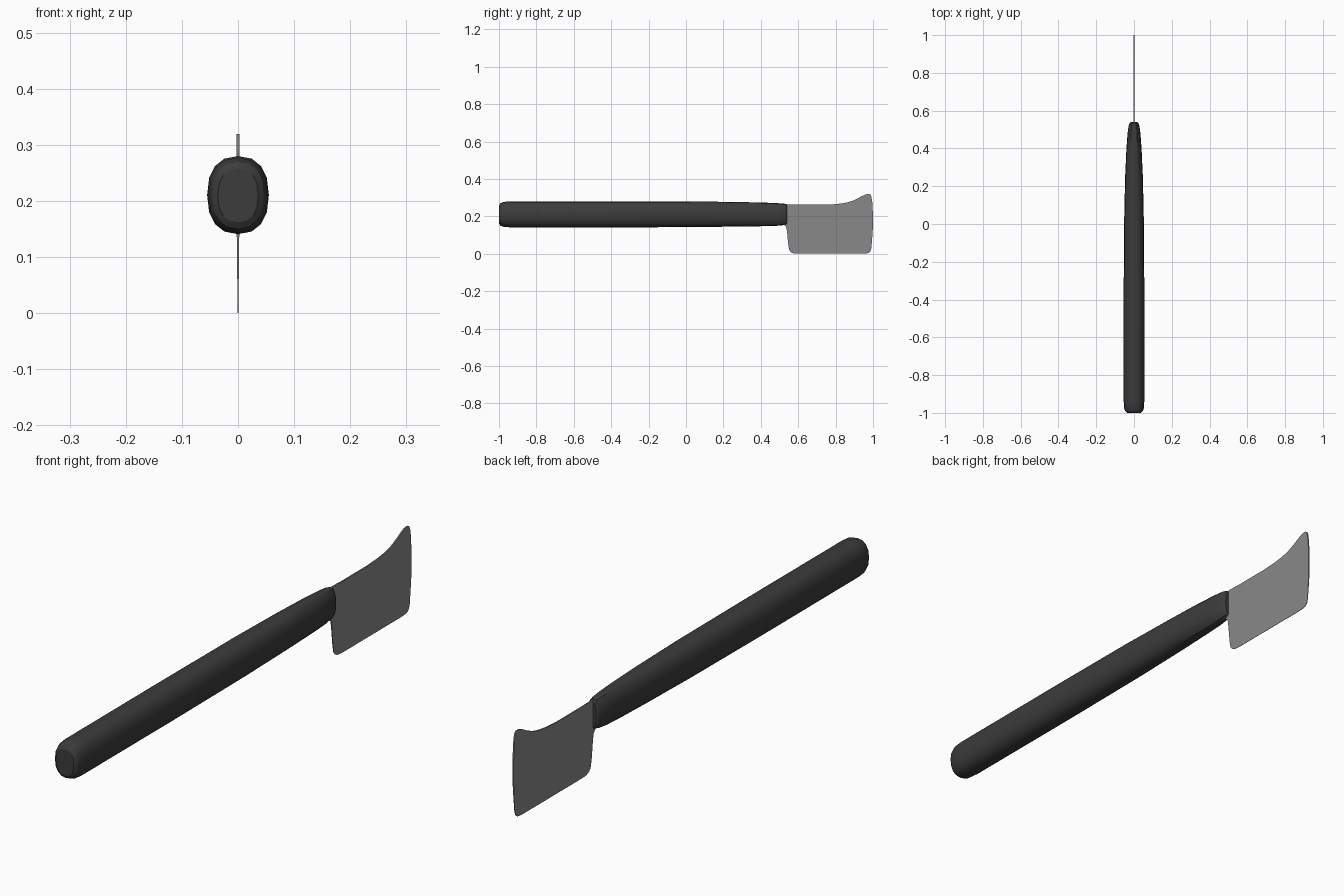
import bpy, bmesh, math

if "Cube" in bpy.data.objects:
    bpy.data.objects.remove(bpy.data.objects["Cube"])

def finish(name, bm, colour, angle):
    bmesh.ops.recalc_face_normals(bm, faces=bm.faces)
    me = bpy.data.meshes.new(name)
    bm.to_mesh(me)
    bm.free()
    ob = bpy.data.objects.new(name, me)
    bpy.context.collection.objects.link(ob)
    mat = bpy.data.materials.new(name + "_material")
    mat.diffuse_color = colour
    mat.use_nodes = True
    mat.node_tree.nodes["Principled BSDF"].inputs["Base Color"].default_value = mat.diffuse_color
    me.materials.append(mat)
    bpy.ops.object.select_all(action='DESELECT')
    ob.select_set(True)
    bpy.context.view_layer.objects.active = ob
    bpy.ops.object.shade_smooth_by_angle(angle=math.radians(angle))
    return ob

# Handle: rounded-oval rings lofted along y (y, half width, bottom z, top z)
SIDES = 16
rings = [(-1.0, .036, .162, .258), (-.992, .046, .15, .27), (-.975, .052, .144, .277),
         (-.94, .0545, .141, .28), (-.4, .055, .141, .28), (0, .0525, .142, .28),
         (.25, .047, .145, .277), (.4, .040, .147, .274), (.48, .034, .149, .271),
         (.522, .028, .153, .268), (.536, .022, .157, .265), (.541, .015, .163, .258)]

def rounded(c, power=0.85):
    return math.copysign(abs(c) ** power, c)

bm = bmesh.new()
loops = []
for y, w, lo, hi in rings:
    mid, h = (lo + hi) / 2, (hi - lo) / 2
    loops.append([bm.verts.new((w * rounded(math.cos(a)), y, mid + h * rounded(math.sin(a))))
                  for a in (2 * math.pi * i / SIDES for i in range(SIDES))])
for a, b in zip(loops, loops[1:]):
    for i in range(SIDES):
        j = (i + 1) % SIDES
        bm.faces.new((a[i], a[j], b[j], b[i]))
bm.faces.new(loops[0])
bm.faces.new(loops[-1])
finish("handle", bm, (.045, .045, .045, 1), 30)

# Blade: matching top and bottom edges (y, bottom z, top z), thinner at the cutting edge
columns = [(.52, .16, .262), (.537, .14, .263), (.541, .11, .263), (.547, .045, .263),
           (.552, .02, .263), (.56, .009, .263), (.575, .002, .263), (.6, 0, .262),
           (.74, 0, .262), (.8, 0, .265), (.84, 0, .27), (.87, 0, .276), (.895, 0, .285),
           (.92, 0, .297), (.94, 0, .308), (.96, .001, .317), (.973, .003, .3195),
           (.981, .007, .319), (.987, .015, .315), (.991, .03, .306),
           (.996, .09, .276), (1.0, .15, .20)]

def half_thickness(z):
    return .0006 + .0018 * min(1, z / .15)

bm = bmesh.new()
sections = []
for y, lo, hi in columns:
    zs = [lo + (hi - lo) * t for t in (0, .5, 1)]
    sections.append([bm.verts.new((half_thickness(z), y, z)) for z in zs]
                    + [bm.verts.new((-half_thickness(z), y, z)) for z in reversed(zs)])
for a, b in zip(sections, sections[1:]):
    for i in range(6):
        j = (i + 1) % 6
        bm.faces.new((a[i], a[j], b[j], b[i]))
bm.faces.new(sections[0])
bm.faces.new(sections[-1])
finish("blade", bm, (.25, .25, .25, 1), 30)
